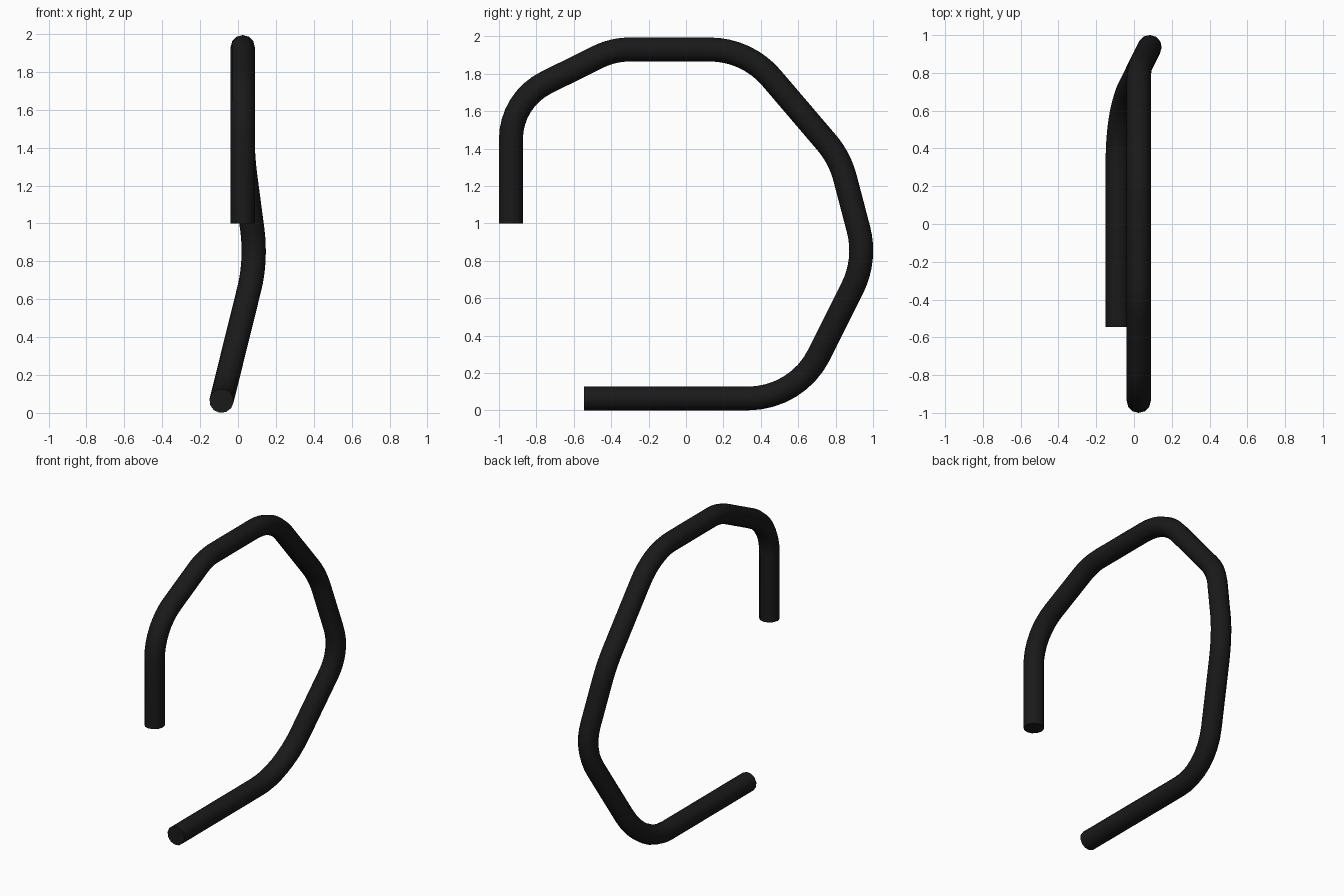
import bpy, math
from mathutils import Vector

if "Cube" in bpy.data.objects:
    bpy.data.objects.remove(bpy.data.objects["Cube"])

# Corner points of the bent rod: (x, y, z, tangent length of the bend)
CORNERS = [
    (0.025, -0.936, 1.00, 0),
    (0.025, -0.936, 1.66, 0.21),
    (0.025, -0.39, 1.93, 0.09),
    (0.025, 0.327, 1.93, 0.20),
    (0.025, 0.822, 1.35, 0.11),
    (0.097, 0.965, 0.806, 0.17),
    (-0.087, 0.594, 0.064, 0.265),
    (-0.087, -0.545, 0.064, 0),
]
RADIUS = 0.064
STEPS = 8


def rounded_path(corners):
    """Replace each inner corner with a true circular arc."""
    pts = [Vector(c[:3]) for c in corners]
    out = [pts[0]]
    for i in range(1, len(pts) - 1):
        p, t = pts[i], corners[i][3]
        a = (pts[i - 1] - p).normalized()
        b = (pts[i + 1] - p).normalized()
        half = a.angle(b) / 2
        bis = (a + b).normalized()
        centre = p + bis * (t / math.cos(half))
        start, end = p + a * t - centre, p + b * t - centre
        sweep = start.angle(end)
        for k in range(STEPS + 1):
            f = k / STEPS
            out.append(centre + (start * math.sin((1 - f) * sweep)
                                 + end * math.sin(f * sweep)) / math.sin(sweep))
    out.append(pts[-1])
    return out


# Bent rod swept along the path
path = rounded_path(CORNERS)
curve = bpy.data.curves.new("bent_rod", 'CURVE')
curve.dimensions = '3D'
curve.bevel_depth = RADIUS
curve.bevel_resolution = 4
curve.use_fill_caps = True
spline = curve.splines.new('POLY')
spline.points.add(len(path) - 1)
for sp, co in zip(spline.points, path):
    sp.co = (*co, 1)
rod = bpy.data.objects.new("bent_rod", curve)
bpy.context.collection.objects.link(rod)

# Turn into a mesh with smooth sides and sharp end caps
bpy.context.view_layer.objects.active = rod
rod.select_set(True)
bpy.ops.object.convert(target='MESH')
rod = bpy.context.view_layer.objects.active
bpy.ops.object.shade_smooth_by_angle(angle=math.radians(40))

# Black finish
black = bpy.data.materials.new("black")
black.diffuse_color = (0.01, 0.01, 0.01, 1)
black.use_nodes = True
black.node_tree.nodes["Principled BSDF"].inputs["Base Color"].default_value = black.diffuse_color
rod.data.materials.clear()
rod.data.materials.append(black)
